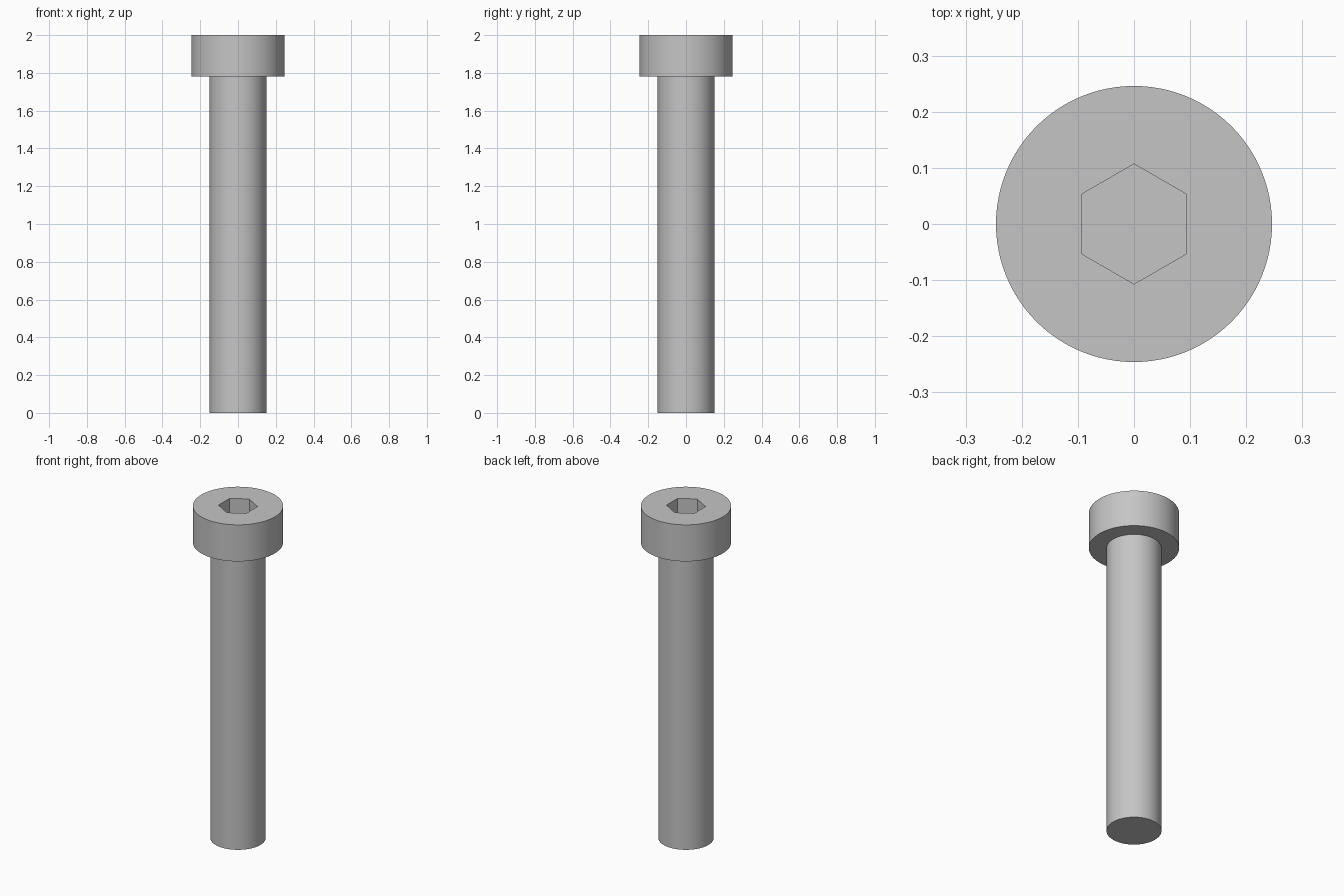
import bpy
import math

SIDES = 96
TOP = 2.0
HEAD_BASE = 1.78
SOCKET_DEPTH = 0.12

cube = bpy.data.objects.get("Cube")
if cube:
    bpy.data.objects.remove(cube, do_unlink=True)

# Grey steel
steel = bpy.data.materials.new("grey_steel")
steel.use_nodes = True
grey = (0.56, 0.56, 0.56, 1.0)
steel.diffuse_color = grey
steel.node_tree.nodes["Principled BSDF"].inputs["Base Color"].default_value = grey


def cylinder(name, radius, bottom, top, sides=SIDES, turn=0.0):
    """Upright prism between two heights."""
    bpy.ops.mesh.primitive_cylinder_add(
        vertices=sides, radius=radius, depth=top - bottom,
        location=(0, 0, (top + bottom) / 2), rotation=(0, 0, turn))
    obj = bpy.context.object
    obj.name = name
    obj.data.materials.append(steel)
    return obj


def smooth(obj):
    bpy.ops.object.select_all(action="DESELECT")
    obj.select_set(True)
    bpy.context.view_layer.objects.active = obj
    bpy.ops.object.shade_smooth_by_angle(angle=math.radians(30))


# Plain shaft, seated slightly inside the head
shaft = cylinder("shaft", 0.15, 0, HEAD_BASE + 0.02)
smooth(shaft)

# Cylindrical head with a hexagonal socket, corners toward front and back
head = cylinder("head", 0.246, HEAD_BASE, TOP)
cutter = cylinder("socket_cutter", 0.107, TOP - SOCKET_DEPTH, TOP + 0.1,
                  sides=6, turn=0.0)
cutter.hide_render = True

cut = head.modifiers.new("hex_socket", "BOOLEAN")
cut.operation = "DIFFERENCE"
cut.solver = "EXACT"
cut.object = cutter
bpy.context.view_layer.objects.active = head
bpy.ops.object.modifier_apply(modifier=cut.name)
bpy.data.objects.remove(cutter, do_unlink=True)
smooth(head)
